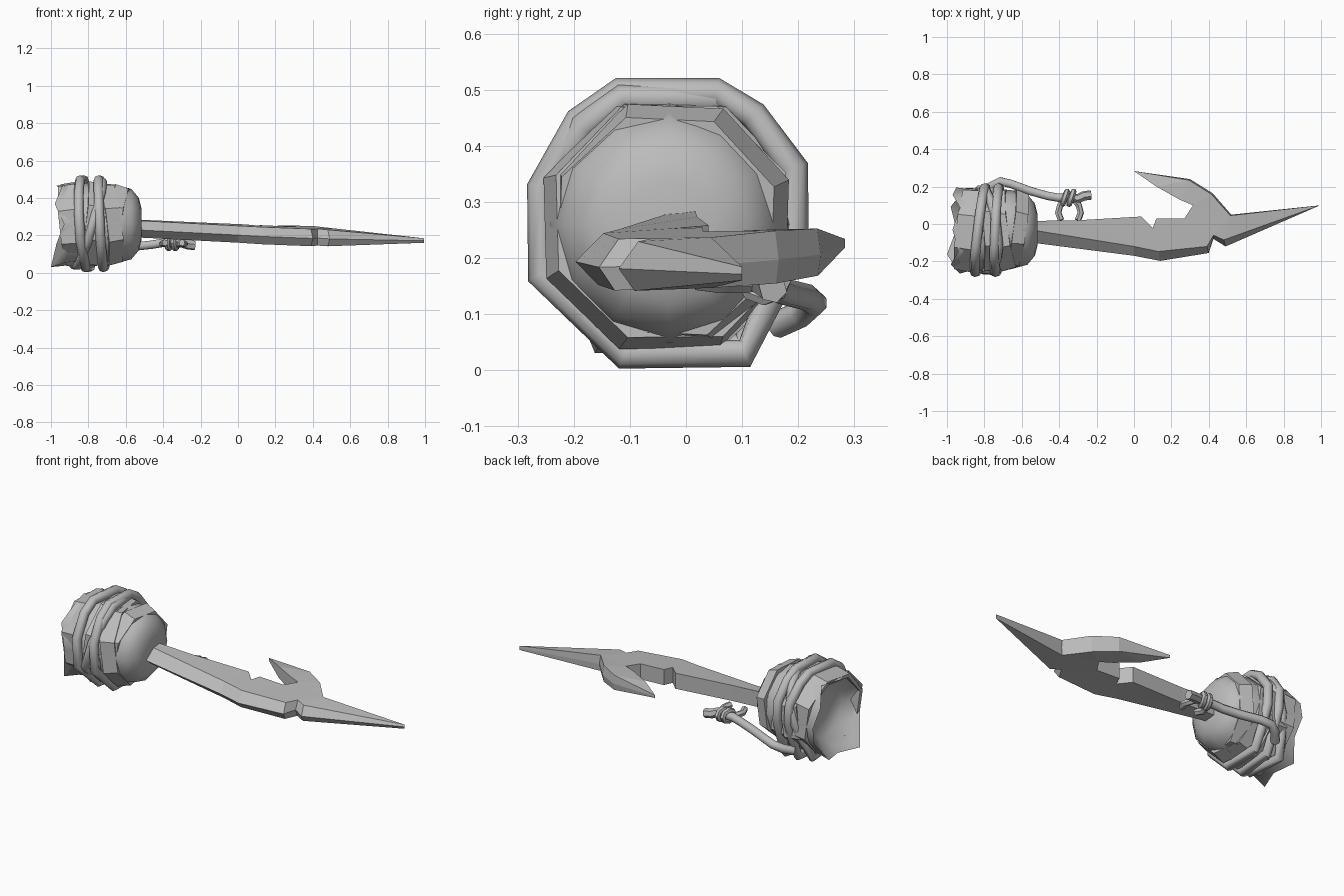
import bpy, bmesh, math
from mathutils import Vector, Matrix

if "Cube" in bpy.data.objects:
    bpy.data.objects.remove(bpy.data.objects["Cube"])

CY, CZ = -0.03, 0.26          # axis of the wrapped grip

grey = bpy.data.materials.new("plain grey")
grey.diffuse_color = (0.5, 0.5, 0.5, 1)
grey.use_nodes = True
grey.node_tree.nodes["Principled BSDF"].inputs["Base Color"].default_value = grey.diffuse_color


def finish(name, bm, angle=None):
    bmesh.ops.recalc_face_normals(bm, faces=bm.faces)
    mesh = bpy.data.meshes.new(name)
    bm.to_mesh(mesh)
    bm.free()
    mesh.materials.append(grey)
    ob = bpy.data.objects.new(name, mesh)
    bpy.context.collection.objects.link(ob)
    if angle:
        bpy.ops.object.select_all(action='DESELECT')
        bpy.context.view_layer.objects.active = ob
        ob.select_set(True)
        bpy.ops.object.shade_smooth_by_angle(angle=math.radians(angle))
    return ob


def bridge(bm, a, b):
    n = len(a)
    for i in range(n):
        bm.faces.new((a[i], a[(i + 1) % n], b[(i + 1) % n], b[i]))


# Grip: rounded front, ragged hollow back
SIDES = 12
profile = [(-0.515, 0.08), (-0.53, 0.14), (-0.57, 0.188), (-0.66, 0.212),
           (-0.80, 0.22), (-0.90, 0.215), (-0.96, 0.215), (-0.93, 0.19),
           (-0.87, 0.15), (-0.85, 0.07)]
ragged_x = [.01, -.01, .03, -.01, .02, -.02, .03, -.01, -.04, .01, -.02, .03]
ragged_r = [.01, .00, .02, -.01, .02, .00, .02, -.01, .05, .01, .03, .00]
bm = bmesh.new()
rings = []
for k, (x, r) in enumerate(profile):
    w = {5: 0.4, 6: 1.0, 7: 0.9}.get(k, 0)
    ring = []
    for i in range(SIDES):
        a = 2 * math.pi * i / SIDES
        rr = r + w * ragged_r[i]
        ring.append(bm.verts.new((x + w * ragged_x[i],
                                  CY + rr * math.cos(a), CZ + rr * math.sin(a))))
    rings.append(ring)
for a, b in zip(rings, rings[1:]):
    bridge(bm, a, b)
bm.faces.new(rings[0])
bm.faces.new(rings[-1])
finish("grip", bm, 50)


# Flat cloth strips wound round the grip at different tilts
def cloth_strip(name, x, r0, r1, width, tilt_y, tilt_z, phase, sides=8):
    bm = bmesh.new()
    rot = Matrix.Rotation(tilt_y, 3, 'Y') @ Matrix.Rotation(tilt_z, 3, 'Z')
    section = [(-width / 2, r0), (width / 2, r1), (width / 2, r1 - 0.022), (-width / 2, r0 - 0.022)]
    rings = []
    for px, r in section:
        rings.append([bm.verts.new(Vector((x, CY, CZ)) + rot @ Vector((
            px, r * math.cos(phase + 2 * math.pi * i / sides),
            r * math.sin(phase + 2 * math.pi * i / sides)))) for i in range(sides)])
    for k in range(4):
        bridge(bm, rings[k], rings[(k + 1) % 4])
    finish(name, bm, 30)


cloth_strip("cloth_strip_front", -0.63, 0.225, 0.207, 0.07, 0.10, -0.14, 0.36)
cloth_strip("cloth_strip_middle", -0.69, 0.236, 0.224, 0.08, -0.12, 0.14, 0.42)
cloth_strip("cloth_strip_centre", -0.78, 0.24, 0.237, 0.10, 0.12, 0.08, 0.36)
cloth_strip("cloth_strip_back", -0.88, 0.232, 0.238, 0.10, -0.10, -0.12, 0.45)


# Ropes: round tubes along a polyline
def tube(name, pts, radius, closed=False, sides=8):
    pts = [Vector(p) for p in pts]
    n = len(pts)
    bm = bmesh.new()
    rings, up = [], None
    for i, p in enumerate(pts):
        before = pts[i - 1] if closed or i else p
        after = pts[(i + 1) % n] if closed or i < n - 1 else p
        t = (after - before).normalized()
        if up is None:
            up = t.orthogonal() if not closed else Vector((1, 0, 0))
        up = (up - t * up.dot(t)).normalized()
        side = t.cross(up)
        rings.append([bm.verts.new(p + radius * (math.cos(2 * math.pi * k / sides) * up
                      + math.sin(2 * math.pi * k / sides) * side)) for k in range(sides)])
    for i in range(n if closed else n - 1):
        bridge(bm, rings[i], rings[(i + 1) % n])
    if not closed:
        bm.faces.new(rings[0])
        bm.faces.new(rings[-1])
    finish(name, bm, 50)


loop = [(-.12, .495), (.055, .495), (.12, .455), (.193, .36), (.193, .25), (.15, .13),
        (.105, .03), (-.11, .027), (-.258, .17), (-.258, .325), (-.19, .445)]
for name, x, sy, sz, scale in (("rope_loop_back", -0.82, 0.12, -0.06, 1.0),
                               ("rope_loop_front", -0.73, 0.04, -0.05, 1.0),
                               ("rope_loop_crossing", -0.80, -0.10, 0.28, 0.95)):
    tube(name, [(x + sy * (y - CY) + sz * (z - CZ), CY + scale * (y - CY),
                 CZ + scale * (z - CZ)) for y, z in loop], 0.026, True)

tube("rope_tail", [(-.80, .16, .08), (-.76, .205, .10), (-.715, .228, .12), (-.66, .215, .13),
                   (-.55, .175, .14), (-.46, .15, .15), (-.40, .14, .16), (-.33, .14, .16)], 0.024)
tube("rope_end", [(-.35, .14, .16), (-.30, .135, .16), (-.27, .15, .15), (-.23, .155, .145)], 0.026, sides=6)
for i, x in enumerate((-.37, -.335)):
    ring = [(x + 0.012 * math.cos(a), .14 + .034 * math.cos(a), .16 + .03 * math.sin(a))
            for a in [math.pi * k / 4 for k in range(8)]]
    tube(f"knot_{i + 1}", ring, 0.016, True, 6)
for name, s in (("knot_strand_left", -1), ("knot_strand_right", 1)):
    tube(name, [(-.345 + s * .02, .14, .16), (-.345 + s * .05, .10, .155),
                (-.345 + s * .06, .06, .155), (-.345 + s * .045, .02, .16)], 0.018, sides=6)

# Blade: outline x, y, half thickness, then inward shift (x, y) of the top face edge
outline = [
    (-.62, .015, .045, 0, 0), (-.30, .02, .045, 0, 0), (.04, .04, .045, 0, 0),
    (.10, -.022, .045, 0, 0), (.12, .03, .045, 0, 0), (.27, .03, .045, 0, 0),
    (.315, .10, .045, 0, 0), (.245, .13, .042, 0, 0), (.12, .20, .033, 0, 0),
    (0, .283, .008, 0, 0), (.30, .24, .042, -.005, -.006), (.42, .165, .047, -.006, -.006),
    (.52, .05, .045, -.005, -.005), (.995, .10, .012, 0, 0), (.49, -.12, .044, -.01, .035),
    (.425, -.08, .045, 0, .02), (.40, -.155, .046, -.01, .035), (.14, -.197, .046, -.01, .05),
    (0, -.17, .045, 0, .05), (-.62, -.09, .045, 0, .07)]


def mid(x, y):
    return 0.212 - 0.046 * x + 0.045 * (y + 0.03)


bm = bmesh.new()
top, ridge, low = [], [], []
for x, y, h, dx, dy in outline:
    m = mid(x, y)
    top.append(bm.verts.new((x + dx, y + dy, m + h)))
    ridge.append(bm.verts.new((x, y, m - 0.1 * h)))
    low.append(bm.verts.new((x + dx, y + dy * 0.8, m - h)))
bridge(bm, top, ridge)
bridge(bm, ridge, low)
caps = [bm.faces.new(top), bm.faces.new(low)]
bmesh.ops.triangulate(bm, faces=caps)
finish("hooked_blade", bm)
